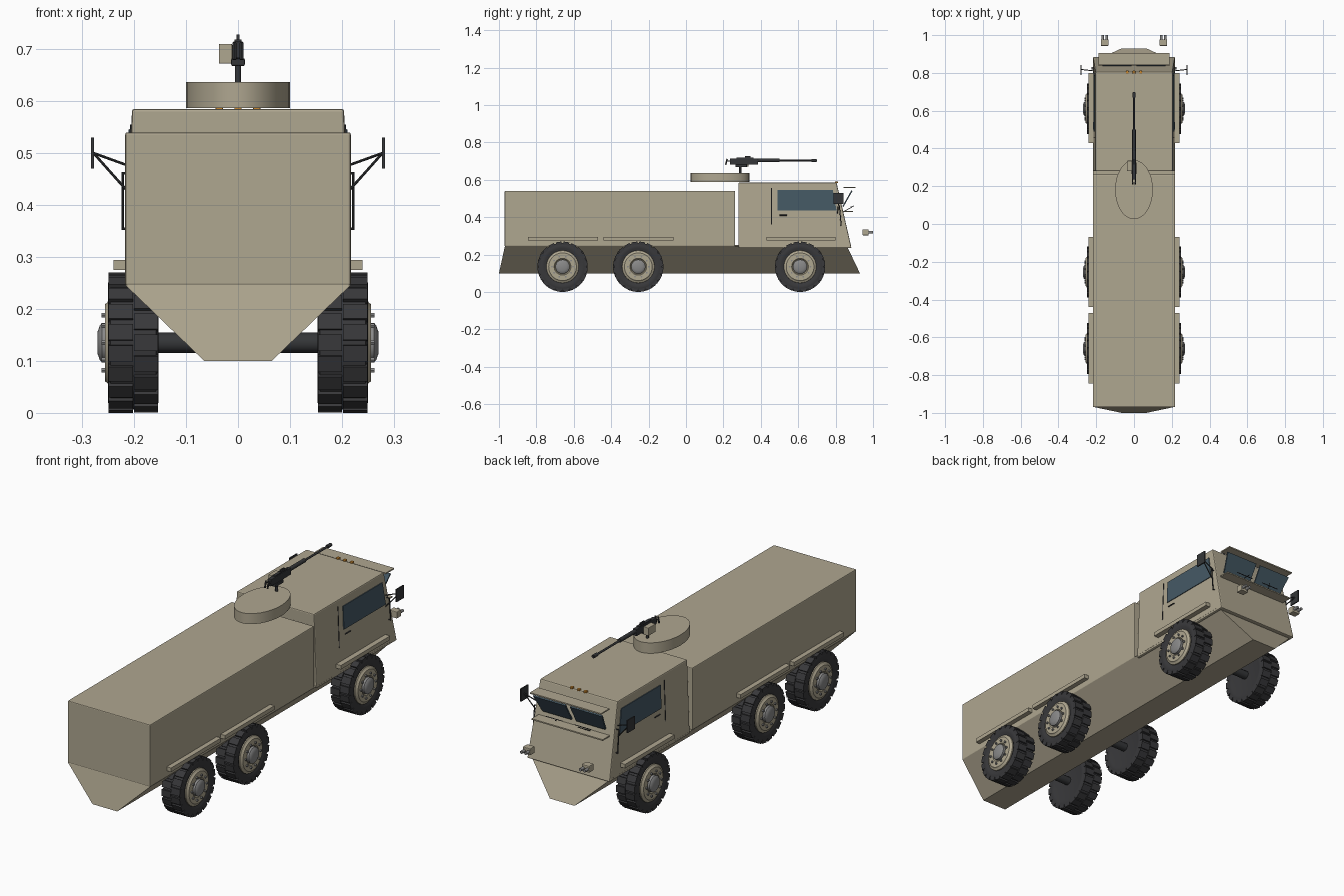
import bpy, bmesh, math
from mathutils import Vector, Matrix

if "Cube" in bpy.data.objects:
    bpy.data.objects.remove(bpy.data.objects["Cube"])


def mat(name, r, g, b):
    m = bpy.data.materials.new(name)
    m.diffuse_color = (r, g, b, 1)
    m.use_nodes = True
    m.node_tree.nodes["Principled BSDF"].inputs["Base Color"].default_value = m.diffuse_color
    return m


TAN = mat("tan_paint", 0.43, 0.385, 0.28)
DARK = mat("black_metal", 0.035, 0.037, 0.04)
RUBBER = mat("rubber", 0.04, 0.04, 0.043)
GLASS = mat("glass", 0.06, 0.10, 0.13)
STEEL = mat("steel", 0.25, 0.25, 0.25)
AMBER = mat("amber", 0.6, 0.25, 0.03)


def finish(name, bm, m, smooth=False, bevel=0):
    bmesh.ops.recalc_face_normals(bm, faces=bm.faces)
    me = bpy.data.meshes.new(name)
    bm.to_mesh(me)
    bm.free()
    me.materials.append(m)
    ob = bpy.data.objects.new(name, me)
    bpy.context.collection.objects.link(ob)
    if smooth:
        bpy.ops.object.select_all(action='DESELECT')
        ob.select_set(True)
        bpy.context.view_layer.objects.active = ob
        bpy.ops.object.shade_smooth_by_angle(angle=math.radians(35))
    if bevel:
        b = ob.modifiers.new("bevel", 'BEVEL')
        b.width, b.segments = bevel, 2
    return ob


def hexa(name, low, high, m, bevel=0):
    """Solid between two four-point loops."""
    bm = bmesh.new()
    a = [bm.verts.new(p) for p in low]
    b = [bm.verts.new(p) for p in high]
    bm.faces.new(a)
    bm.faces.new(b)
    for i in range(4):
        j = (i + 1) % 4
        bm.faces.new((a[i], a[j], b[j], b[i]))
    return finish(name, bm, m, bevel=bevel)


def rect(x, y0, y1, z):
    return [(-x, y0, z), (x, y0, z), (x, y1, z), (-x, y1, z)]


def box(name, x0, x1, y0, y1, z0, z1, m, bevel=0):
    lo = [(x0, y0, z0), (x1, y0, z0), (x1, y1, z0), (x0, y1, z0)]
    return hexa(name, lo, [(x, y, z1) for x, y, z in lo], m, bevel)


def rod(name, p, q, r, m, n=12):
    p, q = Vector(p), Vector(q)
    bm = bmesh.new()
    rot = (q - p).to_track_quat('Z', 'Y').to_matrix().to_4x4()
    bmesh.ops.create_cone(bm, cap_ends=True, segments=n, radius1=r, radius2=r,
                          depth=(q - p).length, matrix=Matrix.Translation((p + q) / 2) @ rot)
    return finish(name, bm, m, smooth=n > 8)


def lathe(name, prof, m, n=40):
    """Spin (x, r) points around the x axis; end loops are capped."""
    bm = bmesh.new()
    rings = [[bm.verts.new((x, r * math.cos(2 * math.pi * i / n), r * math.sin(2 * math.pi * i / n)))
              for i in range(n)] for x, r in prof]
    for a, b in zip(rings, rings[1:]):
        for i in range(n):
            j = (i + 1) % n
            bm.faces.new((a[i], a[j], b[j], b[i]))
    bm.faces.new(rings[0])
    bm.faces.new(rings[-1])
    return finish(name, bm, m, smooth=True)


# V-shaped hull, cargo body and cab
hexa("hull", rect(0.065, -1.0, 0.93, 0.10), rect(0.217, -0.968, 0.86, 0.246), TAN)
box("cargo_body", -0.217, 0.217, -0.97, 0.262, 0.245, 0.54, TAN, 0.004)
hexa("cab", rect(0.217, 0.28, 0.885, 0.235), rect(0.204, 0.28, 0.805, 0.585), TAN, 0.005)
box("body_joint", -0.2, 0.2, 0.25, 0.29, 0.235, 0.25, TAN)

# Oval roof hatch ring
bm = bmesh.new()
bmesh.ops.create_cone(bm, cap_ends=True, segments=32, radius1=1, radius2=1, depth=1,
                      matrix=Matrix.Translation((0, 0.182, 0.612)) @ Matrix.Diagonal((0.1, 0.157, 0.05, 1)))
finish("hatch_ring", bm, TAN, smooth=True)

# Roof marker lights and sun visor
for x in (-0.036, 0, 0.036):
    box("marker_light", x - 0.007, x + 0.007, 0.797, 0.812, 0.583, 0.592, AMBER, 0.002)
box("sun_visor", -0.187, 0.187, 0.843, 0.906, 0.556, 0.562, TAN)
box("windscreen_ledge", -0.187, 0.187, 0.838, 0.893, 0.427, 0.433, TAN)

for s in (-1, 1):
    # Forward-leaning windscreen pane with wiper
    pane = [(s * 0.012, 0.842, 0.455), (s * 0.165, 0.842, 0.455),
            (s * 0.182, 0.890, 0.54), (s * 0.012, 0.890, 0.54)]
    hexa("windscreen", pane, [(x, y - 0.006, z + 0.003) for x, y, z in pane], GLASS)
    rod("wiper", (s * 0.09, 0.848, 0.432), (s * 0.06, 0.897, 0.46), 0.002, DARK, 6)
    rod("wiper_blade", (s * 0.03, 0.882, 0.458), (s * 0.12, 0.882, 0.458), 0.002, DARK, 6)
    # Side window follows the cab taper
    win = [(s * 0.211, 0.49, 0.435), (s * 0.211, 0.805, 0.435),
           (s * 0.207, 0.785, 0.545), (s * 0.207, 0.49, 0.545)]
    hexa("side_window", win, [(x + s * 0.0035, y, z) for x, y, z in win], GLASS)
    # Door seam and handle
    rod("door_seam", (s * 0.213, 0.457, 0.36), (s * 0.206, 0.457, 0.555), 0.002, DARK, 6)
    rod("door_handle", (s * 0.214, 0.50, 0.41), (s * 0.214, 0.54, 0.41), 0.003, DARK, 6)
    # Grab rail
    rod("grab_rail", (s * 0.222, 0.83, 0.352), (s * 0.222, 0.82, 0.463), 0.0025, DARK, 8)
    for z, y in ((0.354, 0.83), (0.461, 0.82)):
        rod("rail_mount", (s * 0.205, y, z), (s * 0.222, y, z), 0.0025, DARK, 8)
    # Mirror on two arms
    box("mirror", s * 0.28 - 0.003, s * 0.28 + 0.003, 0.788, 0.842, 0.47, 0.53, DARK)
    for z in (0.48, 0.425):
        rod("mirror_arm", (s * 0.206, 0.81, z - 0.006), (s * 0.278, 0.818, 0.50), 0.0025, DARK, 8)
    # Headlight pod with two studs
    box("headlight_pod", s * 0.155 - 0.02, s * 0.155 + 0.02, 0.943, 0.977, 0.303, 0.335, TAN, 0.003)
    for d in (-0.011, 0.011):
        rod("headlight", (s * 0.155 + d, 0.97, 0.319), (s * 0.155 + d, 1.0, 0.319), 0.007, STEEL)
    # Fender slabs
    for y0, y1 in ((-0.845, -0.47), (-0.44, -0.068), (0.43, 0.80)):
        a, b = sorted((s * 0.205, s * 0.24))
        box("fender", a, b, y0, y1, 0.275, 0.294, TAN)

# Wheel parts, modelled for the +x side
tyre = lathe("tyre", [(0.158, 0.085), (0.154, 0.10), (0.153, 0.115), (0.158, 0.128), (0.245, 0.128),
                      (0.25, 0.115), (0.25, 0.098), (0.243, 0.086)], RUBBER)
rim = lathe("rim", [(0.23, 0.088), (0.248, 0.086), (0.251, 0.078), (0.256, 0.074),
                    (0.256, 0.045), (0.25, 0.04)], TAN)
hub = lathe("hub", [(0.24, 0.038), (0.262, 0.038), (0.266, 0.033), (0.27, 0.022)], STEEL, 20)
bm = bmesh.new()
for row in (0, 1):
    for i in range(20):
        a = 2 * math.pi * (i + row * 0.5) / 20
        bmesh.ops.create_cube(bm, size=1, matrix=Matrix.Rotation(a, 4, 'X') @ Matrix.Translation(
            (0.177 + row * 0.0485, 0, 0.123)) @ Matrix.Diagonal((0.047, 0.031, 0.022, 1)))
tread = finish("tread", bm, RUBBER)
bm = bmesh.new()
for i in range(10):
    a = 2 * math.pi * i / 10
    bmesh.ops.create_cone(bm, cap_ends=True, segments=6, radius1=0.005, radius2=0.005, depth=0.01,
                          matrix=Matrix.Translation((0.258, 0.056 * math.cos(a), 0.056 * math.sin(a)))
                          @ Matrix.Rotation(math.pi / 2, 4, 'Y'))
bolts = finish("wheel_bolts", bm, STEEL)

# Place all six wheels
for part in (tyre, rim, hub, tread, bolts):
    for y in (-0.66, -0.255, 0.61):
        for turn in (0, math.pi):
            ob = part.copy()
            ob.location = (0, y, 0.135)
            ob.rotation_euler = (0, 0, turn)
            bpy.context.collection.objects.link(ob)
    bpy.data.objects.remove(part)

# Axles
for y in (-0.66, -0.255, 0.61):
    rod("axle", (-0.16, y, 0.135), (0.16, y, 0.135), 0.02, DARK)

# Roof machine gun
rod("gun_post", (0, 0.29, 0.63), (0, 0.29, 0.675), 0.006, DARK)
box("gun_cradle", -0.013, 0.013, 0.265, 0.325, 0.668, 0.682, DARK, 0.002)
box("gun_receiver", -0.010, 0.010, 0.235, 0.385, 0.682, 0.715, DARK, 0.003)
box("gun_top_cover", -0.007, 0.007, 0.27, 0.36, 0.715, 0.719, DARK)
box("gun_sight", -0.003, 0.003, 0.315, 0.345, 0.718, 0.728, DARK)
rod("gun_jacket", (0, 0.38, 0.704), (0, 0.50, 0.704), 0.0095, DARK)
rod("gun_barrel", (0, 0.49, 0.703), (0, 0.70, 0.703), 0.005, DARK)
rod("gun_muzzle", (0, 0.67, 0.703), (0, 0.697, 0.703), 0.0085, DARK)
box("ammo_box", -0.037, -0.011, 0.28, 0.335, 0.672, 0.71, TAN, 0.002)
for s in (-1, 1):
    rod("gun_grip", (s * 0.007, 0.212, 0.68), (s * 0.007, 0.22, 0.712), 0.004, DARK, 8)
    rod("grip_bar", (s * 0.007, 0.216, 0.70), (s * 0.007, 0.24, 0.70), 0.003, DARK, 8)
